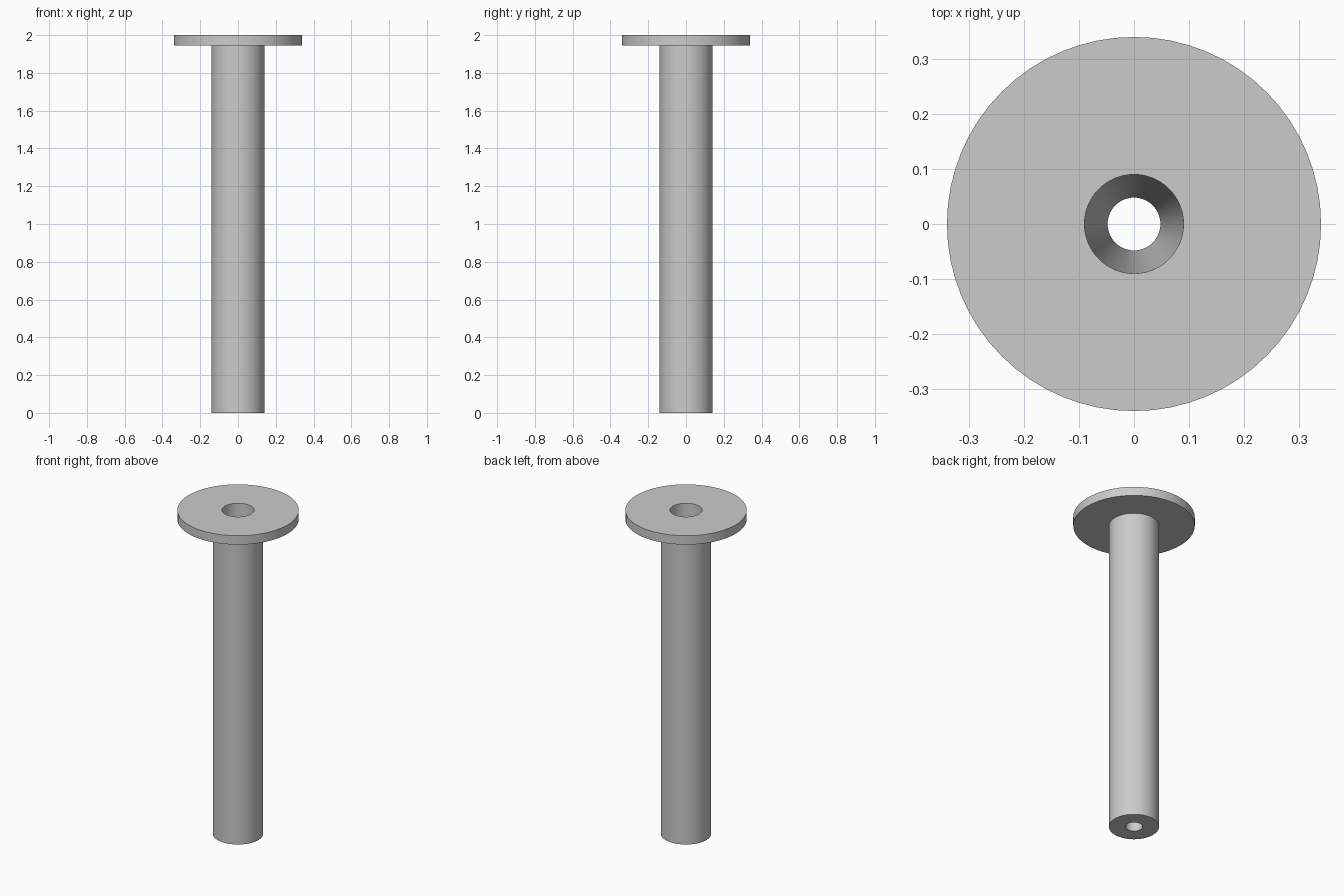
import bpy
import bmesh
import math

cube = bpy.data.objects.get("Cube")
if cube:
    bpy.data.objects.remove(cube, do_unlink=True)

SIDES = 64

# Single plain grey finish
grey = bpy.data.materials.new("light_grey")
grey.use_nodes = True
colour = (0.6, 0.6, 0.6, 1)
grey.diffuse_color = colour
grey.node_tree.nodes["Principled BSDF"].inputs["Base Color"].default_value = colour


def lathe(name, profile):
    """Revolve a closed (radius, height) profile around the z axis."""
    bm = bmesh.new()
    rings = []
    for r, z in profile:
        angles = [math.tau * i / SIDES for i in range(SIDES)]
        rings.append([bm.verts.new((r * math.cos(a), r * math.sin(a), z)) for a in angles])
    for lower, upper in zip(rings, rings[1:] + rings[:1]):
        for i in range(SIDES):
            j = (i + 1) % SIDES
            bm.faces.new((lower[i], lower[j], upper[j], upper[i]))
    bmesh.ops.recalc_face_normals(bm, faces=bm.faces)
    mesh = bpy.data.meshes.new(name)
    bm.to_mesh(mesh)
    bm.free()
    mesh.materials.append(grey)
    obj = bpy.data.objects.new(name, mesh)
    bpy.context.collection.objects.link(obj)
    bpy.ops.object.select_all(action="DESELECT")
    obj.select_set(True)
    bpy.context.view_layer.objects.active = obj
    bpy.ops.object.shade_smooth_by_angle(angle=math.radians(30))
    return obj


# Flanged sleeve: straight tube, wide top flange, bore tapering downward
lathe("flanged_sleeve", [
    (0.14, 0), (0.14, 1.945),      # tube wall
    (0.34, 1.945), (0.34, 2),      # flange
    (0.09, 2), (0.048, 0),         # tapered bore
])
